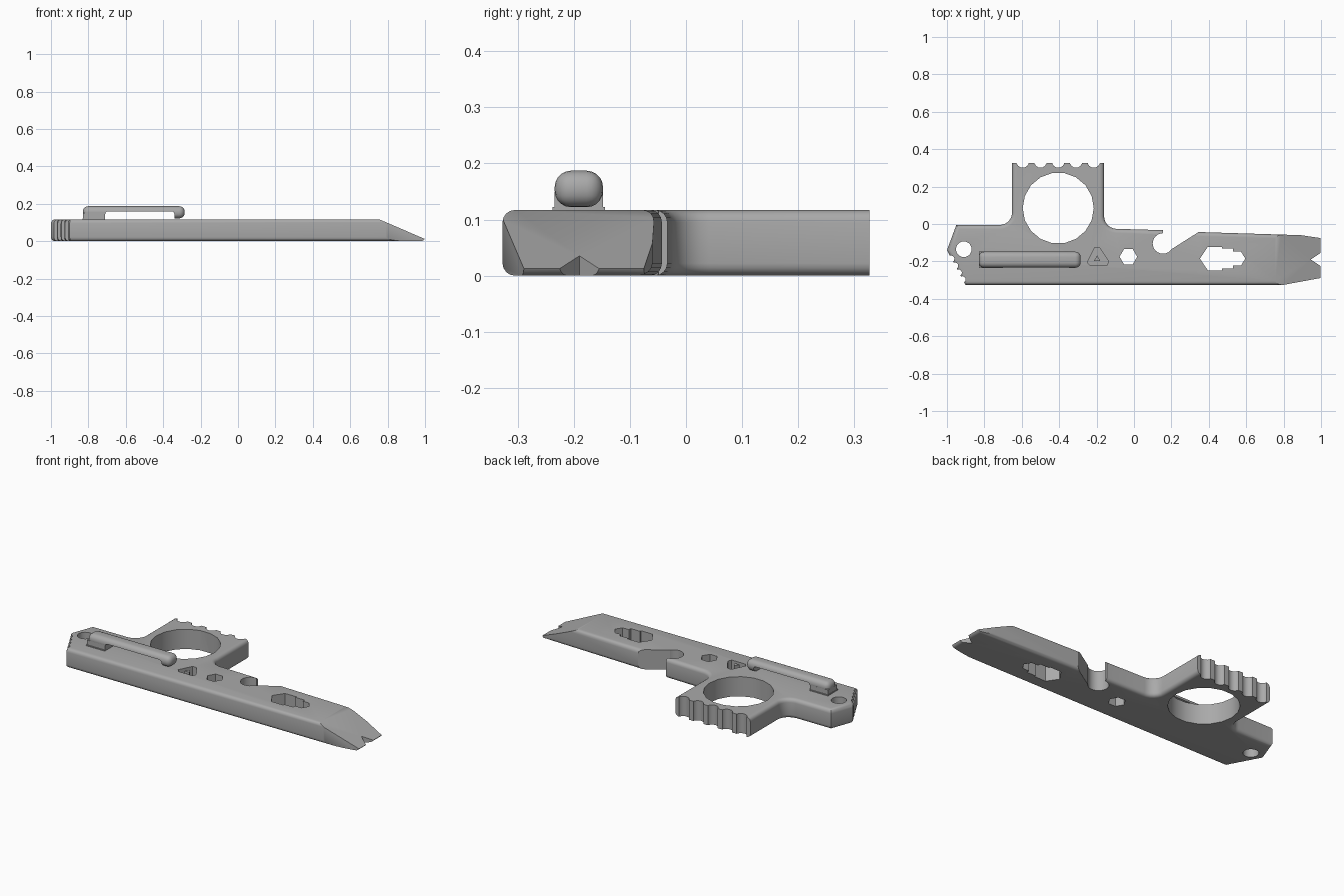
import bpy, bmesh, math
from mathutils import Vector

cube = bpy.data.objects.get("Cube")
if cube:
    bpy.data.objects.remove(cube)

steel = bpy.data.materials.new("grey steel")
steel.use_nodes = True
GREY = (0.4, 0.4, 0.4, 1)
steel.diffuse_color = GREY
steel.node_tree.nodes["Principled BSDF"].inputs["Base Color"].default_value = GREY
TOP = 0.117


def add_object(name, bm):
    bmesh.ops.recalc_face_normals(bm, faces=bm.faces[:])
    mesh = bpy.data.meshes.new(name)
    bm.to_mesh(mesh)
    bm.free()
    mesh.materials.append(steel)
    obj = bpy.data.objects.new(name, mesh)
    bpy.context.collection.objects.link(obj)
    return obj


def prism_mesh(points, low, high, side=False):
    """Extrude an outline along z, or an xz outline along y when side is set."""
    bm = bmesh.new()
    place = (lambda a, b: (a, low, b)) if side else (lambda a, b: (a, b, low))
    face = bm.faces.new([bm.verts.new(place(a, b)) for a, b in points])
    out = bmesh.ops.extrude_face_region(bm, geom=[face])
    shift = Vector((0, high - low, 0) if side else (0, 0, high - low))
    bmesh.ops.translate(bm, verts=[v for v in out["geom"] if isinstance(v, bmesh.types.BMVert)], vec=shift)
    bmesh.ops.recalc_face_normals(bm, faces=bm.faces[:])
    return bm


def ring(x, y, r, n, turn=0.0):
    return [(x + r * math.cos(turn + math.tau * i / n),
             y + r * math.sin(turn + math.tau * i / n)) for i in range(n)]


def round_edges(bm, edges, size, segments):
    bmesh.ops.bevel(bm, geom=edges, offset=size, segments=segments, profile=0.5,
                    affect='EDGES', clamp_overlap=True)


def combine(target, cutter, operation='DIFFERENCE'):
    mod = target.modifiers.new("cut", 'BOOLEAN')
    mod.operation, mod.solver, mod.object = operation, 'EXACT', cutter
    bpy.ops.object.select_all(action='DESELECT')
    bpy.context.view_layer.objects.active = target
    target.select_set(True)
    bpy.ops.object.modifier_apply(modifier=mod.name)
    bpy.data.objects.remove(cutter)


def cut(target, points, low=-0.1, high=0.3, side=False):
    combine(target, add_object("cutter", prism_mesh(points, low, high, side)))


# Body bar with the finger ring block, rounded along its rims
outline = [(-0.9, -0.327), (1.0, -0.327), (1.0, -0.063), (0.345, -0.043), (0.155, -0.033),
           (-0.16, -0.024), (-0.16, 0.4), (-0.652, 0.4), (-0.652, -0.005),
           (-0.95, -0.005), (-1.0, -0.14)]
bm = prism_mesh(outline, 0, TOP)
inner = [e for e in bm.edges
         if abs(e.verts[0].co.z - e.verts[1].co.z) > 0.05
         and e.verts[0].co.x in (bm.verts[:][5].co.x, bm.verts[:][8].co.x)
         and e.verts[0].co.y < 0.1]
round_edges(bm, inner, 0.065, 6)
rims = [e for e in bm.edges if abs(e.verts[0].co.z - e.verts[1].co.z) < 0.01]
round_edges(bm, rims, 0.022, 4)
body = add_object("tool_body", bm)

# Grip teeth on the ring block and on the rear corner
cut(body, [(-0.8, 0.327), (0, 0.327), (0, 0.5), (-0.8, 0.5)])
for i in range(5):
    cut(body, ring(-0.595 + 0.095 * i, 0.335, 0.034, 16))
for t in (0.25, 0.45, 0.65, 0.85):
    cut(body, ring(-1.003 + 0.1 * t, -0.14 - 0.185 * t, 0.018, 12))

# Finger ring, lanyard hole and hexagonal driver hole
cut(body, ring(-0.405, 0.085, 0.19, 18))
cut(body, ring(-0.91, -0.135, 0.042, 20))
cut(body, ring(-0.03, -0.175, 0.047, 6))

# Stepped wrench opening
half = [(0.352, 0), (0.395, 0.063), (0.47, 0.063), (0.47, 0.054), (0.53, 0.054),
        (0.53, 0.037), (0.572, 0.037), (0.595, 0)]
wrench = half + [(x, -y) for x, y in half[-2:0:-1]]
cut(body, [(x, y - 0.185) for x, y in wrench])

# Bottle hook
cut(body, [(0.155, 0.1), (0.155, -0.05), (0.16, -0.1), (0.2, -0.135), (0.345, -0.043), (0.45, 0.024), (0.45, 0.1)])
cut(body, ring(0.155, -0.104, 0.055, 24))

# Pry tip: sloped top, tapered sides and nail notch
cut(body, [(0.755, TOP), (1.05, -0.01), (1.2, 0.3), (0.755, 0.3)], -0.6, 0.3, side=True)
cut(body, [(0.785, -0.328), (0.785, -0.5), (1.1, -0.5), (1.1, -0.27)])
cut(body, [(0.88, -0.058), (0.88, 0.2), (1.1, 0.2), (1.1, -0.09)])
cut(body, [(0.945, -0.19), (1.05, -0.26), (1.05, -0.12)])

# Triangular recess with a small raised centre
tri = [(-0.21, -0.125), (-0.185, -0.125), (-0.135, -0.2), (-0.145, -0.222), (-0.235, -0.222), (-0.25, -0.205)]
cut(body, tri, 0.06, 0.3)
add_object("recess_peg", prism_mesh(ring(-0.197, -0.188, 0.02, 3, math.pi / 2), 0.05, TOP))

# Pocket clip: rounded bar, hollowed under the arm, on a foot
def block(x0, x1, y0, y1, z0, z1):
    return prism_mesh([(x0, y0), (x1, y0), (x1, y1), (x0, y1)], z0, z1)

bm = block(-0.83, -0.285, -0.234, -0.148, 0.122, 0.187)
round_edges(bm, bm.edges[:], 0.029, 5)
clip = add_object("pocket_clip", bm)
bm = block(-0.71, -0.34, -0.3, -0.08, 0.05, 0.16)
round_edges(bm, [e for e in bm.edges if abs(e.verts[0].co.y - e.verts[1].co.y) > 0.1], 0.015, 4)
combine(clip, add_object("cutter", bm))
combine(clip, add_object("foot", block(-0.83, -0.71, -0.234, -0.148, 0.1, 0.15)), 'UNION')
flare = add_object("clip_base", block(-0.832, -0.71, -0.238, -0.144, 0.1, 0.122))

for obj in (body, clip):
    bpy.ops.object.select_all(action='DESELECT')
    bpy.context.view_layer.objects.active = obj
    obj.select_set(True)
    bpy.ops.object.shade_smooth_by_angle(angle=math.radians(32))
